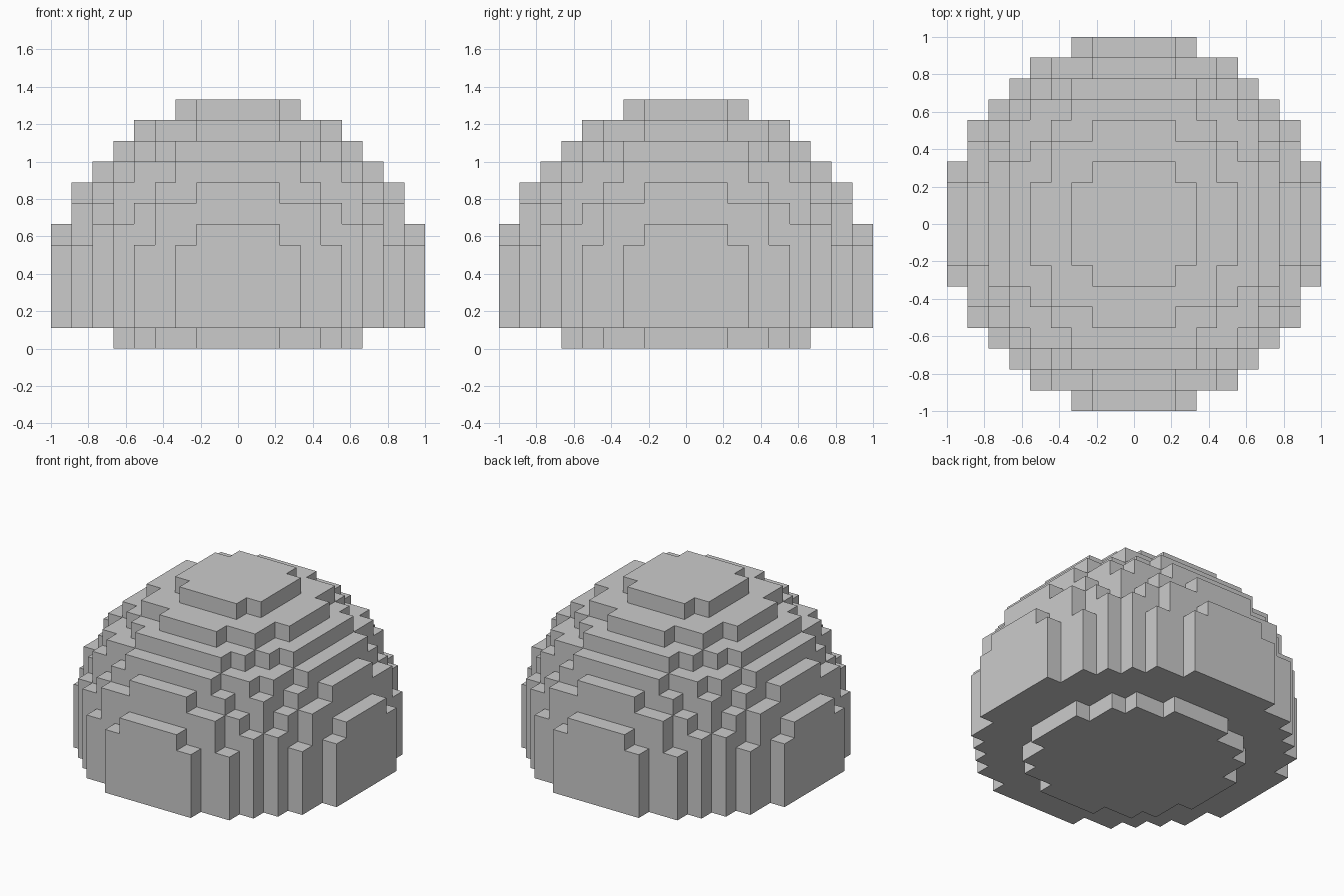
import bpy
import bmesh
from mathutils import Vector

if "Cube" in bpy.data.objects:
    bpy.data.objects.remove(bpy.data.objects["Cube"])

U = 1 / 9            # block size
R = 9                # dome radius in blocks
CENTRE = 3           # dome centre height in blocks
FOOT = 6             # foot disc radius in blocks


def filled(x, y, z):
    """True where the block with lower corner (x, y, z) is solid."""
    cx, cy, cz = x + 0.5, y + 0.5, z + 0.5 - CENTRE
    if z < 0:
        return False
    if z == 0:                                    # round foot
        return cx * cx + cy * cy < FOOT * FOOT
    return cx * cx + cy * cy + cz * cz < R * R    # ball cut flat below


def add_block_sides(bm, corner):
    """Add only the exposed sides of one block."""
    centre = Vector(corner) + Vector((0.5, 0.5, 0.5))
    for axis in range(3):
        for sign in (-1, 1):
            n = Vector((0, 0, 0))
            n[axis] = sign
            if filled(*(int(c + d) for c, d in zip(corner, n))):
                continue
            a = Vector((0, 0, 0))
            a[(axis + 1) % 3] = 0.5
            b = n.cross(a)
            mid = centre + n * 0.5
            ring = (mid - a - b, mid + a - b, mid + a + b, mid - a + b)
            bm.faces.new([bm.verts.new(p * U) for p in ring])


# Stepped dome with its foot, as one closed shell
bm = bmesh.new()
for x in range(-R, R):
    for y in range(-R, R):
        for z in range(R + CENTRE):
            if filled(x, y, z):
                add_block_sides(bm, (x, y, z))
bmesh.ops.remove_doubles(bm, verts=bm.verts[:], dist=U * 0.01)
bmesh.ops.recalc_face_normals(bm, faces=bm.faces[:])

mesh = bpy.data.meshes.new("stepped_dome")
bm.to_mesh(mesh)
bm.free()
bpy.context.collection.objects.link(bpy.data.objects.new("stepped_dome", mesh))
